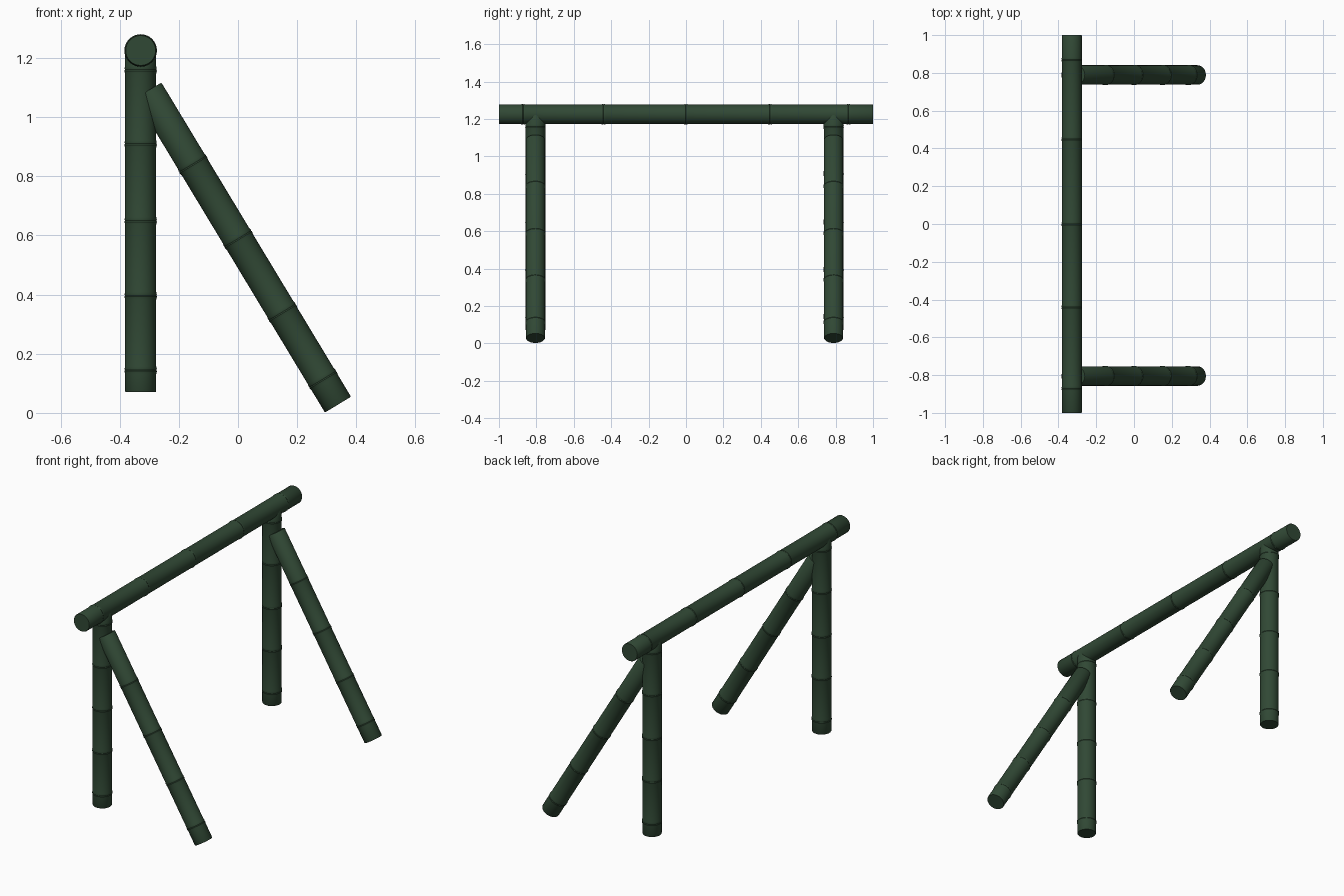
import bpy, bmesh, math
from mathutils import Vector

if "Cube" in bpy.data.objects:
    bpy.data.objects.remove(bpy.data.objects["Cube"])

SIDES = 32
R = 0.0515

green = bpy.data.materials.new("dark_green_bamboo")
green.diffuse_color = (0.03, 0.065, 0.035, 1)
green.use_nodes = True
green.node_tree.nodes["Principled BSDF"].inputs["Base Color"].default_value = green.diffuse_color


def pole(name, start, end, nodes, r=R):
    """Closed bamboo pole from start to end with a low ridge at each node distance."""
    start, end = Vector(start), Vector(end)
    axis = end - start
    length = axis.length
    # Profile of (distance, radius): softened ends and grooved ridges
    profile = [(0, r - 0.002), (0.003, r)]
    for d in nodes:
        profile += [(d - 0.014, r), (d - 0.004, r + 0.0025), (d, r + 0.0005),
                    (d + 0.004, r + 0.002), (d + 0.012, r)]
    profile += [(length - 0.003, r), (length, r - 0.002)]

    bm = bmesh.new()
    rings = []
    for d, rad in profile:
        rings.append([bm.verts.new((rad * math.cos(2 * math.pi * i / SIDES),
                                    rad * math.sin(2 * math.pi * i / SIDES), d))
                      for i in range(SIDES)])
    for a, b in zip(rings, rings[1:]):
        for i in range(SIDES):
            j = (i + 1) % SIDES
            bm.faces.new((a[i], a[j], b[j], b[i]))
    bm.faces.new(rings[0][::-1])
    bm.faces.new(rings[-1])
    mesh = bpy.data.meshes.new(name)
    bm.to_mesh(mesh)
    bm.free()

    obj = bpy.data.objects.new(name, mesh)
    bpy.context.collection.objects.link(obj)
    obj.location = start
    obj.rotation_mode = 'QUATERNION'
    obj.rotation_quaternion = Vector((0, 0, 1)).rotation_difference(axis)
    mesh.materials.append(green)
    bpy.ops.object.select_all(action='DESELECT')
    obj.select_set(True)
    bpy.context.view_layer.objects.active = obj
    bpy.ops.object.shade_smooth_by_angle(angle=math.radians(35))
    return obj


# Horizontal top bar
pole("top_bar", (-0.329, -1, 1.225), (-0.329, 1, 1.225),
     [0.13, 0.56, 1.0, 1.45, 1.87], 0.0525)

# Upright post and slanted brace at each end
for side, y in (("front", -0.805), ("back", 0.789)):
    pole(side + "_post", (-0.329, y, 0.07), (-0.329, y, 1.225),
         [0.075, 0.327, 0.58, 0.84, 1.09], 0.0525)
    pole(side + "_brace", (0.338, y, 0.028), (-0.303, y, 1.09),
         [0.10, 0.365, 0.655, 0.95])
